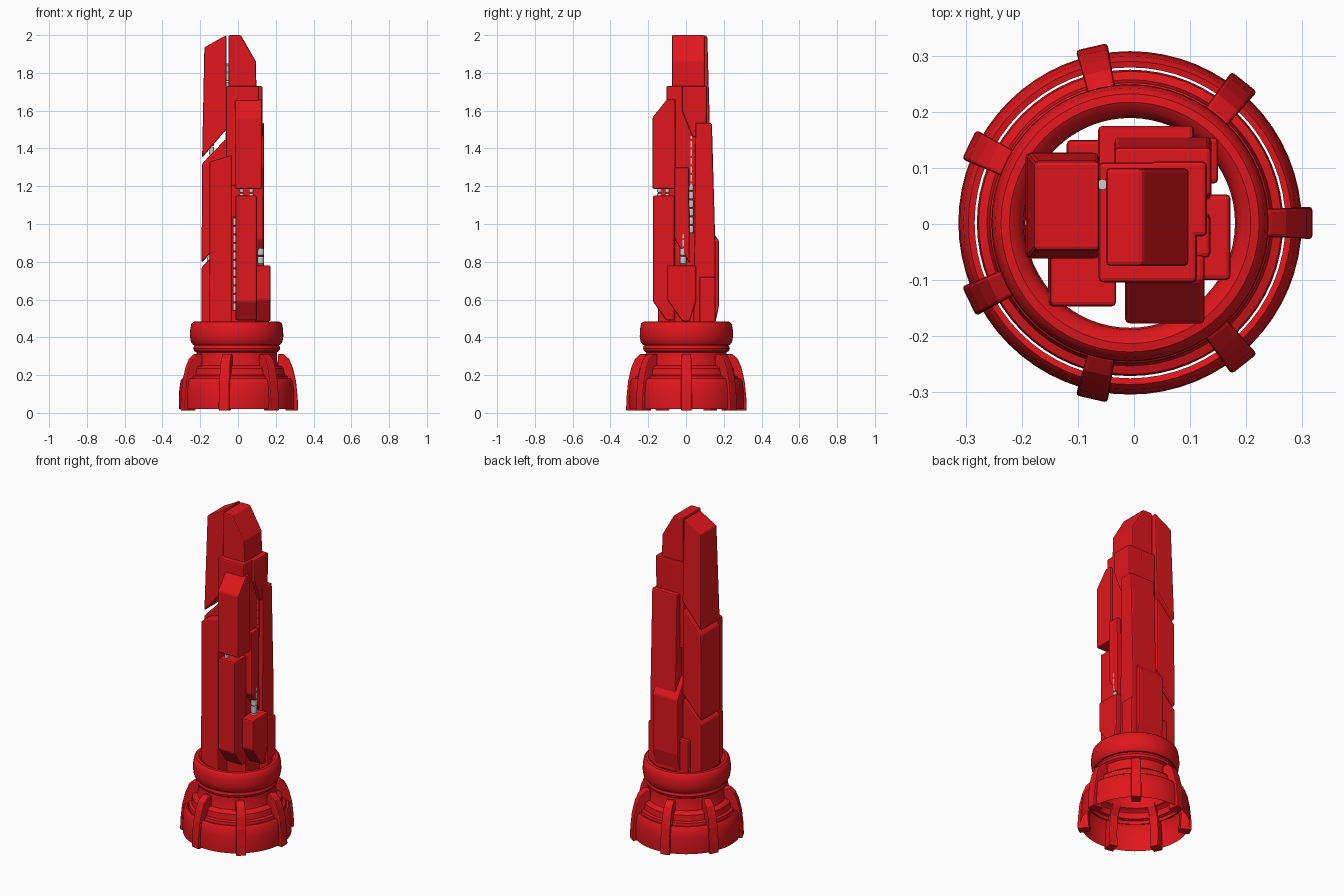
import bpy, bmesh, math
from mathutils import Vector

red = bpy.data.materials.new("red_paint")
red.diffuse_color = (0.75, 0.008, 0.012, 1)
CX, CY = -0.007, 0.002   # axis of the round base


def add(name, bm, mat=red, smooth=True, bevel=0):
    me = bpy.data.meshes.new(name)
    bm.to_mesh(me)
    bm.free()
    ob = bpy.data.objects.new(name, me)
    bpy.context.collection.objects.link(ob)
    if mat:
        me.materials.append(mat)
    if bevel:
        m = ob.modifiers.new("soft_edges", 'BEVEL')
        m.width, m.segments, m.limit_method = bevel, 2, 'ANGLE'
    if smooth:
        bpy.ops.object.select_all(action='DESELECT')
        ob.select_set(True)
        bpy.context.view_layer.objects.active = ob
        bpy.ops.object.shade_smooth_by_angle(angle=math.radians(35))
    return ob


def prism(name, pts, plane, lo, hi, bevel=0.008):
    """Extrude a profile: plane 'xz' along y, plane 'yz' along x."""
    bm = bmesh.new()
    place = (lambda a, z, d: (a, d, z)) if plane == 'xz' else (lambda a, z, d: (d, a, z))
    v0 = [bm.verts.new(place(a, z, lo)) for a, z in pts]
    v1 = [bm.verts.new(place(a, z, hi)) for a, z in pts]
    n = len(pts)
    bm.faces.new(v0)
    bm.faces.new(v1)
    for i in range(n):
        j = (i + 1) % n
        bm.faces.new((v0[i], v0[j], v1[j], v1[i]))
    bmesh.ops.recalc_face_normals(bm, faces=bm.faces)
    return add(name, bm, smooth=False, bevel=bevel)


def box(name, x0, x1, y0, y1, z0, z1):
    return prism(name, [(x0, z0), (x1, z0), (x1, z1), (x0, z1)], 'xz', y0, y1)


def lathe(name, prof, n=64):
    bm = bmesh.new()
    rings = [[bm.verts.new((CX + r * math.cos(2 * math.pi * k / n),
                            CY + r * math.sin(2 * math.pi * k / n), z)) for k in range(n)]
             for r, z in prof]
    for a, b in zip(rings, rings[1:]):
        for k in range(n):
            j = (k + 1) % n
            bm.faces.new((a[k], a[j], b[j], b[k]))
    return add(name, bm)


# round base: open foot ring, stepped body, rounded collar
lathe("foot_ring", [(0.304, 0.02), (0.306, 0.06), (0.304, 0.12), (0.297, 0.17),
                    (0.288, 0.182), (0.277, 0.18)])
lathe("stepped_body", [(0.273, 0.175), (0.27, 0.195), (0.255, 0.2), (0.25, 0.235), (0.24, 0.245),
                       (0.222, 0.25), (0.214, 0.28), (0.212, 0.325)])
lathe("neck_ring", [(0.212, 0.32), (0.225, 0.328), (0.23, 0.342), (0.225, 0.356), (0.212, 0.365)])
lathe("collar", [(0.2, 0.36), (0.23, 0.36), (0.242, 0.375), (0.247, 0.405), (0.246, 0.44),
                 (0.24, 0.472), (0.23, 0.482), (0.215, 0.484), (0.2, 0.475), (0.19, 0.455),
                 (0.187, 0.42), (0.19, 0.38), (0.2, 0.36)])

# seven curved fins around the base
fin = [(0.255, 0.012), (0.322, 0.012), (0.32, 0.08), (0.311, 0.17), (0.294, 0.24),
       (0.275, 0.285), (0.245, 0.312), (0.215, 0.31), (0.215, 0.25), (0.25, 0.2), (0.262, 0.1)]
for k in range(7):
    ob = prism(f"fin_{k + 1}", fin, 'xz', -0.029, 0.029, 0.006)
    for v in ob.data.vertices:
        v.co.y *= 0.85 + 1.8 * max(0, v.co.x - 0.24)
    ob.location = (CX + 0.003, CY, 0)
    ob.rotation_euler.z = 2 * math.pi * k / 7

# inner column
box("core", -0.05, 0.095, -0.06, 0.09, 0.40, 1.3)
box("upper_core", -0.063, 0.112, -0.104, 0.11, 1.2, 1.73)
box("left_core", -0.12, -0.04, -0.03, 0.1, 0.40, 1.3)

# top block with a sloped right side
prism("top_block", [(-0.05, 1.68), (0.098, 1.68), (0.095, 1.86), (0.015, 2.0), (-0.05, 2.0)],
      'xz', -0.075, 0.1)

# left side plates, slanted where they meet
ob = prism("left_upper_plate", [(-0.19, 1.35), (-0.062, 1.5), (-0.062, 2.0), (-0.178, 1.935)],
           'xz', -0.062, 0.127)
for v in ob.data.vertices:
    if v.co.z > 1.7:
        v.co.y = 0.032 + (v.co.y - 0.032) * 0.85
prism("left_middle_plate", [(-0.193, 0.795), (-0.065, 0.93), (-0.065, 1.45), (-0.19, 1.32)],
      'xz', -0.06, 0.127)
prism("left_lower_plate", [(-0.193, 0.4), (-0.065, 0.4), (-0.065, 0.9), (-0.193, 0.77)],
      'xz', -0.06, 0.127)
prism("front_left_plate", [(-0.153, 0.4), (-0.032, 0.4), (-0.032, 1.365), (-0.15, 1.33)],
      'xz', -0.147, -0.04)

# front plates
prism("front_upper_plate", [(-0.177, 1.185), (-0.055, 1.185), (-0.055, 1.66), (-0.1, 1.66),
                            (-0.177, 1.565)], 'yz', -0.016, 0.126)
prism("front_lower_plate", [(-0.105, 0.49), (-0.06, 0.49), (-0.06, 1.15), (-0.175, 1.15),
                            (-0.175, 0.59)], 'yz', -0.013, 0.1)

# right plates
prism("right_upper_plate", [(0.035, 1.46), (0.108, 1.46), (0.112, 1.73), (-0.022, 1.73),
                            (-0.022, 1.6)], 'yz', 0.03, 0.13)
prism("right_middle_plate", [(-0.06, 0.92), (0.02, 0.79), (0.015, 1.30), (-0.06, 1.30)],
      'yz', 0.05, 0.136)
prism("right_lower_plate", [(-0.1, 0.6), (-0.02, 0.485), (0.02, 0.485), (0.053, 0.59),
                            (0.053, 0.78), (-0.1, 0.78)], 'yz', 0.085, 0.172)

# back plates
prism("back_tall_plate", [(0.04, 0.45), (0.155, 0.45), (0.155, 0.9), (0.137, 1.535), (0.05, 1.535)],
      'yz', -0.035, 0.138)
prism("back_outer_plate", [(0.06, 0.45), (0.15, 0.45), (0.175, 0.57), (0.175, 0.91), (0.08, 1.05),
                           (0.06, 1.05)], 'yz', -0.064, 0.107)
box("back_right_block", 0.06, 0.15, 0.072, 0.155, 0.40, 0.72)
box("back_left_block", -0.12, 0.0, 0.08, 0.15, 0.40, 0.66)


# grey segmented pipes showing in the gaps
def pipe(name, x, y, z0, z1, r=0.013):
    n = 12
    bm = bmesh.new()
    z = z0
    while z < z1:
        h = min(0.045, z1 - z)
        geo = bmesh.ops.create_cone(bm, cap_ends=True, segments=n, radius1=r, radius2=r, depth=h * 0.9)
        bmesh.ops.translate(bm, verts=geo['verts'], vec=Vector((x, y, z + h / 2)))
        z += 0.045
    add(name, bm, mat=None, bevel=0.004)


pipe("front_pipe", -0.014, -0.075, 0.54, 1.04)
pipe("front_gap_pipe_a", 0.02, -0.14, 1.12, 1.2)
pipe("front_gap_pipe_b", 0.07, -0.1, 1.12, 1.2)
pipe("right_pipe", 0.1, 0.028, 0.95, 1.47)
pipe("right_lower_pipe", 0.12, -0.015, 0.74, 0.95, 0.017)
pipe("right_base_pipe", 0.1, 0.062, 0.5, 0.68)
pipe("left_gap_pipe", -0.14, 0.04, 1.32, 1.46)
pipe("left_low_gap_pipe", -0.15, 0.04, 0.74, 0.9)
pipe("upper_gap_pipe", -0.056, 0.07, 1.35, 1.85, 0.01)
